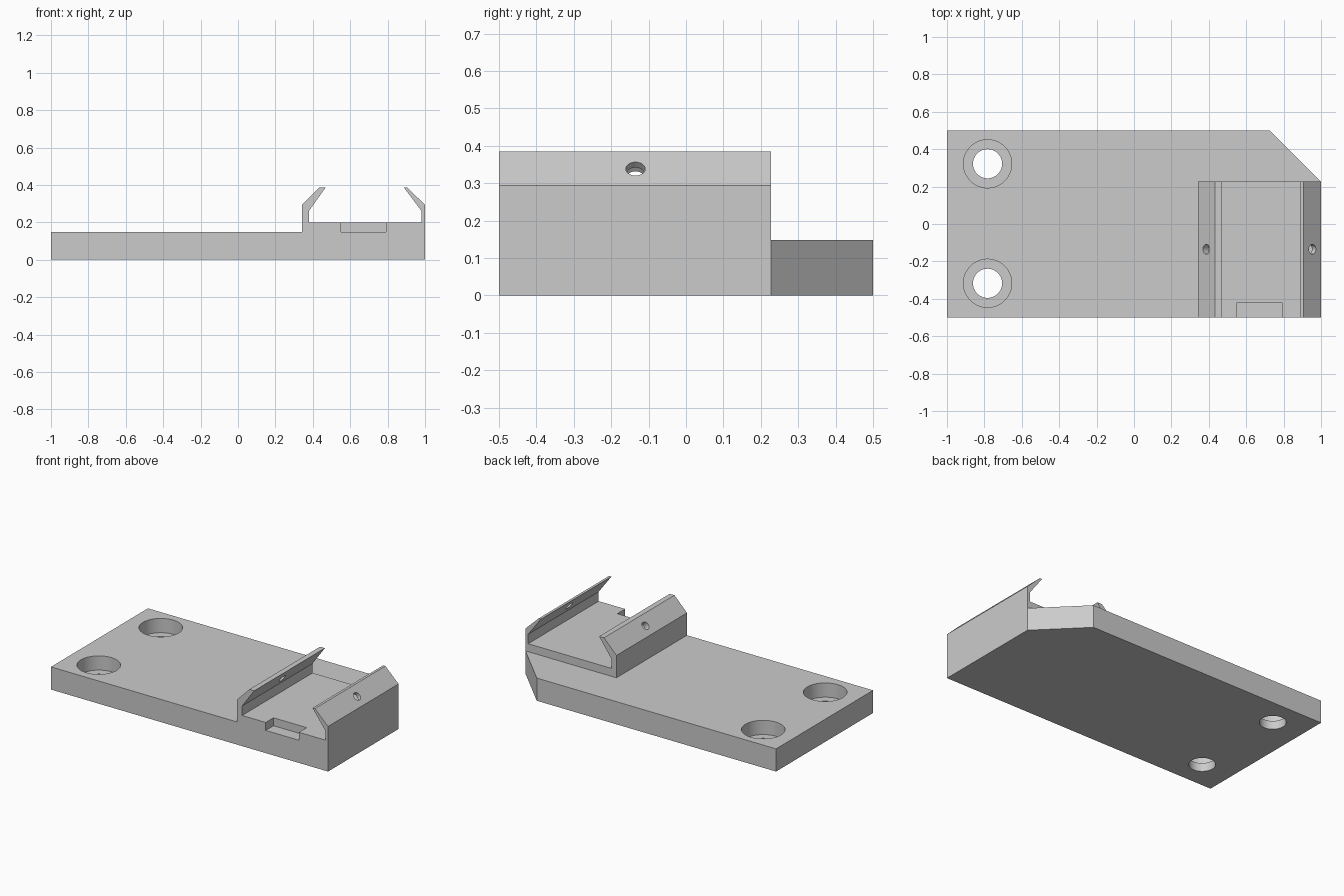
import bpy
import bmesh
from math import radians
from mathutils import Matrix, Vector

cube = bpy.data.objects.get("Cube")
if cube:
    bpy.data.objects.remove(cube, do_unlink=True)

grey = bpy.data.materials.new("light grey")
grey.use_nodes = True
colour = (0.6, 0.6, 0.6, 1)
grey.diffuse_color = colour
grey.node_tree.nodes["Principled BSDF"].inputs["Base Color"].default_value = colour


def prism(name, points, direction):
    """Extrude a flat outline along a direction."""
    bm = bmesh.new()
    face = bm.faces.new([bm.verts.new(p) for p in points])
    moved = bmesh.ops.extrude_face_region(bm, geom=[face])["geom"]
    bmesh.ops.translate(bm, vec=direction,
                        verts=[g for g in moved if isinstance(g, bmesh.types.BMVert)])
    return finish(name, bm)


def cylinder(name, centre, axis, radius, length):
    bm = bmesh.new()
    turn = Vector((0, 0, 1)).rotation_difference(Vector(axis)).to_matrix().to_4x4()
    bmesh.ops.create_cone(bm, cap_ends=True, segments=48, radius1=radius, radius2=radius,
                          depth=length, matrix=Matrix.Translation(centre) @ turn)
    return finish(name, bm)


def box(name, low, high):
    x0, y0, z0 = low
    x1, y1, z1 = high
    base = [(x0, y0, z0), (x1, y0, z0), (x1, y1, z0), (x0, y1, z0)]
    return prism(name, base, (0, 0, z1 - z0))


def finish(name, bm):
    bmesh.ops.recalc_face_normals(bm, faces=bm.faces)
    mesh = bpy.data.meshes.new(name)
    bm.to_mesh(mesh)
    bm.free()
    mesh.materials.append(grey)
    obj = bpy.data.objects.new(name, mesh)
    bpy.context.collection.objects.link(obj)
    return obj


def cut(target, cutter):
    cutter.hide_render = True
    mod = target.modifiers.new("cut", 'BOOLEAN')
    mod.operation, mod.solver, mod.object = 'DIFFERENCE', 'EXACT', cutter
    bpy.context.view_layer.objects.active = target
    bpy.ops.object.modifier_apply(modifier=mod.name)
    bpy.data.objects.remove(cutter, do_unlink=True)


plate_top, floor, jaw_top = 0.148, 0.2, 0.385
rail_back = 0.227

# Plate and clamp rail share one front profile
profile = [(-1, 0), (1, 0),
           (1, 0.294), (0.905, jaw_top), (0.888, jaw_top), (0.98, 0.262), (0.98, floor),
           (0.38, floor), (0.38, 0.262), (0.468, jaw_top), (0.433, jaw_top), (0.343, 0.294),
           (0.343, plate_top), (-1, plate_top)]
bracket = prism("mounting_plate_with_clamp", [(x, -0.5, z) for x, z in profile], (0, 1, 0))

# Rail stops short of the back edge
cut(bracket, box("rail_end", (0.2, rail_back, plate_top), (1.2, 0.7, 0.6)))

# Bevelled back corner
corner = [(1, rail_back, -0.1), (1.2, rail_back - 0.2, -0.1), (1.2, 0.7, -0.1),
          (0.527, 0.7, -0.1)]
cut(bracket, prism("corner_bevel", corner, (0, 0, 0.6)))

# Notch in the front of the clamp floor
cut(bracket, box("front_notch", (0.55, -0.6, plate_top), (0.79, -0.42, 0.25)))

# Counterbored screw holes
for y in (-0.317, 0.322):
    cut(bracket, cylinder("screw_hole", (-0.783, y, 0.1), (0, 0, 1), 0.078, 0.4))
    cut(bracket, cylinder("counterbore", (-0.783, y, 0.205), (0, 0, 1), 0.129, 0.3))

# Small holes square to the sloping jaws
for x, side in ((0.387, -1), (0.953, 1)):
    cut(bracket, cylinder("jaw_hole", (x, -0.135, 0.338), (side, 0, 1), 0.026, 0.18))

bpy.ops.object.select_all(action='DESELECT')
bracket.select_set(True)
bpy.context.view_layer.objects.active = bracket
bpy.ops.object.shade_smooth_by_angle(angle=radians(30))
